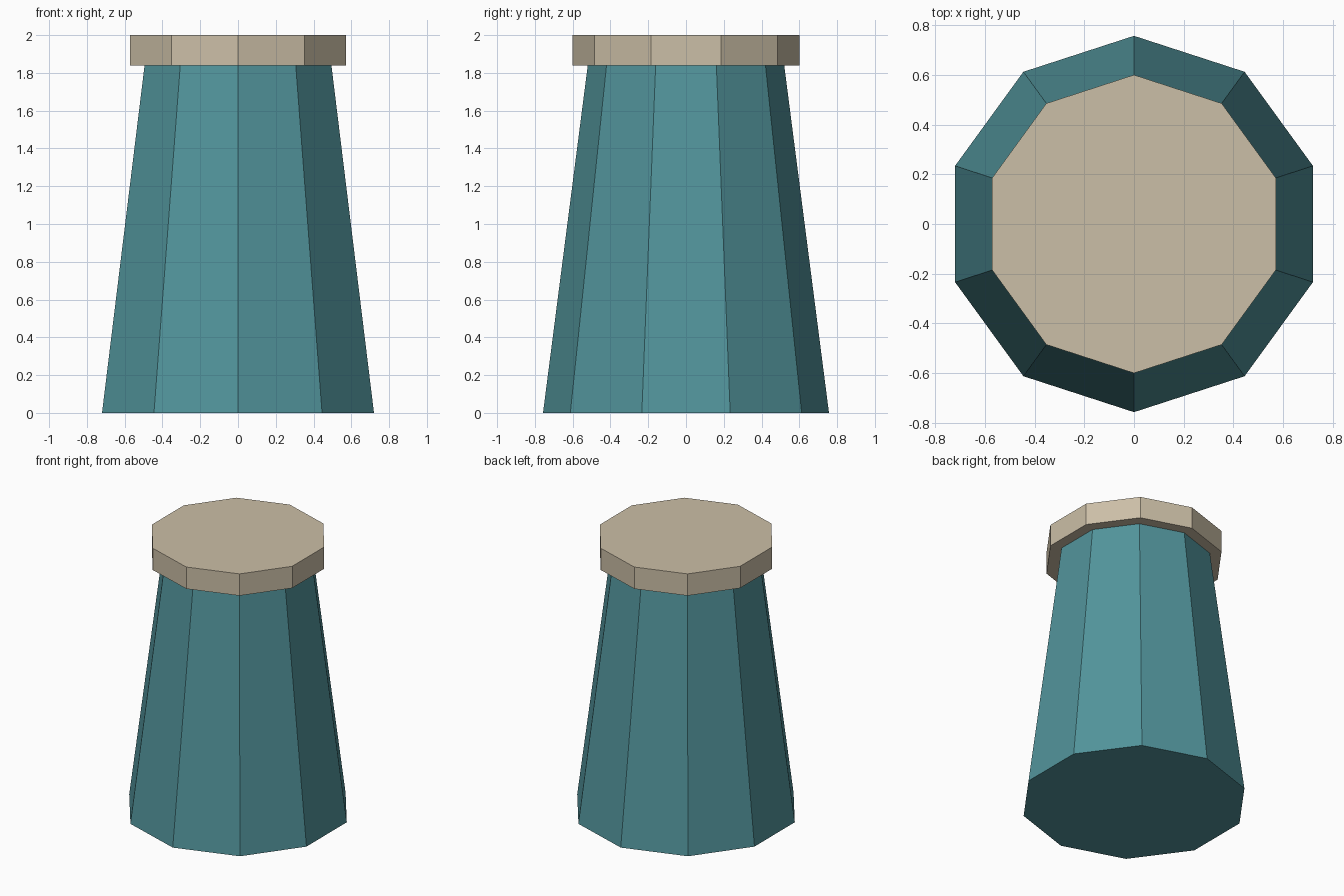
import bpy

if "Cube" in bpy.data.objects:
    bpy.data.objects.remove(bpy.data.objects["Cube"])


def material(name, color):
    mat = bpy.data.materials.new(name)
    mat.diffuse_color = (*color, 1.0)
    mat.use_nodes = True
    mat.node_tree.nodes["Principled BSDF"].inputs["Base Color"].default_value = mat.diffuse_color
    return mat


def ten_sided(name, r_bottom, r_top, z0, z1, mat):
    # Ten-sided solid with corners pointing along +y and -y
    bpy.ops.mesh.primitive_cone_add(
        vertices=10, radius1=r_bottom, radius2=r_top,
        depth=z1 - z0, location=(0, 0, (z0 + z1) / 2))
    obj = bpy.context.object
    obj.name = name
    obj.data.materials.append(mat)
    return obj


teal = material("teal", (0.084, 0.296, 0.328))
tan = material("tan", (0.60, 0.52, 0.385))

# Tapered body
ten_sided("body", 0.757, 0.52, 0.0, 1.84, teal)
# Flat overhanging lid
ten_sided("lid", 0.60, 0.60, 1.84, 2.0, tan)
